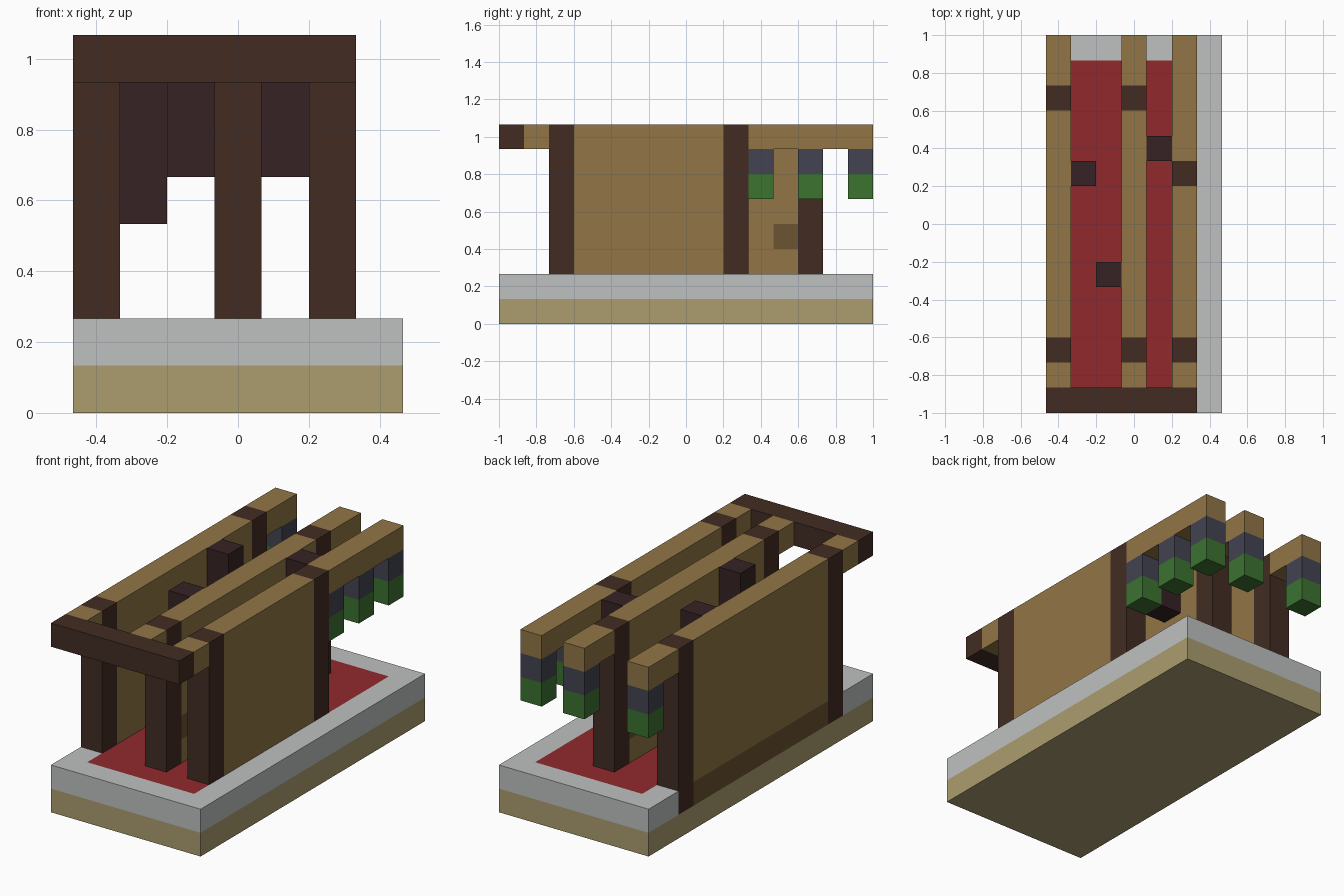
import bpy
import bmesh
from mathutils import Matrix, Vector

U = 2 / 15                                  # block size
ORIGIN = Vector((-3.5, -7.5, 0))            # grid corner, in blocks

cube = bpy.data.objects.get("Cube")
if cube:
    bpy.data.objects.remove(cube)


def material(name, rgb):
    """Flat material from 0-255 display values."""
    lin = [((c / 255 + 0.055) / 1.055) ** 2.4 for c in rgb]
    mat = bpy.data.materials.new(name)
    mat.use_nodes = True
    mat.diffuse_color = (*lin, 1)
    mat.node_tree.nodes["Principled BSDF"].inputs["Base Color"].default_value = (*lin, 1)
    return mat


sand = material("sand", (171, 157, 111))
stone = material("pale stone", (190, 193, 192))
red = material("carpet red", (145, 42, 45))
tan = material("tan planks", (146, 118, 70))
brown = material("brown wood", (108, 83, 50))
dark = material("dark timber", (66, 44, 34))
dusky = material("dusky wood", (54, 34, 36))
slate = material("slate blue", (67, 67, 82))
green = material("leaf green", (60, 114, 48))


def blocks(name, mat, *boxes):
    """One object of boxes, each (x, y, z, width, depth, height) in blocks."""
    bm = bmesh.new()
    for x, y, z, w, d, h in boxes:
        centre = Vector((x + w / 2, y + d / 2, z + h / 2)) + ORIGIN
        bmesh.ops.create_cube(bm, size=1, matrix=Matrix.Translation(centre * U)
                              @ Matrix.Diagonal((w * U, d * U, h * U, 1)))
    mesh = bpy.data.meshes.new(name)
    bm.to_mesh(mesh)
    bm.free()
    mesh.materials.append(mat)
    obj = bpy.data.objects.new(name, mesh)
    bpy.context.collection.objects.link(obj)
    return obj


# Platform: sand base, stone rim, carpet floor
blocks("base", sand, (0, 0, 0, 7, 15, 1))
blocks("stone_rim", stone, (0, 0, 1, 7, 1, 1), (0, 14, 1, 7, 1, 1), (6, 1, 1, 1, 13, 1),
       (0, 1, 1, 1, 1, 1), (0, 13, 1, 1, 1, 1))
blocks("carpet", red, (1, 1, 1, 5, 13, 1))
blocks("wall_footing", brown, (0, 3, 1, 1, 9, 1))

# Three walls: posts at both ends, planks between, beams running past the posts
for name, x, back, foot in (("left", 0, 12, 1), ("middle", 3, 12, 2), ("right", 5, 9, 2)):
    blocks(name + "_posts", dark, *[(x, y, foot, 1, 1, 8 - foot) for y in (2, back)])
    blocks(name + "_beam_ends", tan, (x, 1, 7, 1, 1, 1), (x, back + 1, 7, 1, 14 - back, 1))
    if name != "middle":
        blocks(name + "_wall", tan, (x, 3, 2, 1, back - 3, 6))

# Middle wall has a brown block near each post
ends = (3, 11)
blocks("middle_wall", tan, (3, 4, 2, 1, 7, 6),
       *[(3, y, 2, 1, 1, 1) for y in ends], *[(3, y, 4, 1, 1, 4) for y in ends])
blocks("middle_wall_knots", brown, *[(3, y, 3, 1, 1, 1) for y in ends])

# Front crossbeam
blocks("crossbeam", dark, (0, 0, 7, 6, 1, 1))

# Hanging timbers between the walls
blocks("hanging_timbers", dusky, (1, 9, 4, 1, 1, 4), (2, 5, 5, 1, 1, 3), (4, 10, 5, 1, 1, 3))

# Two-tone lanterns under the rear beams
spots = ((0, 14), (3, 14), (5, 14), (5, 12), (5, 10))
blocks("lantern_tops", slate, *[(x, y, 6, 1, 1, 1) for x, y in spots])
blocks("lantern_bottoms", green, *[(x, y, 5, 1, 1, 1) for x, y in spots])
